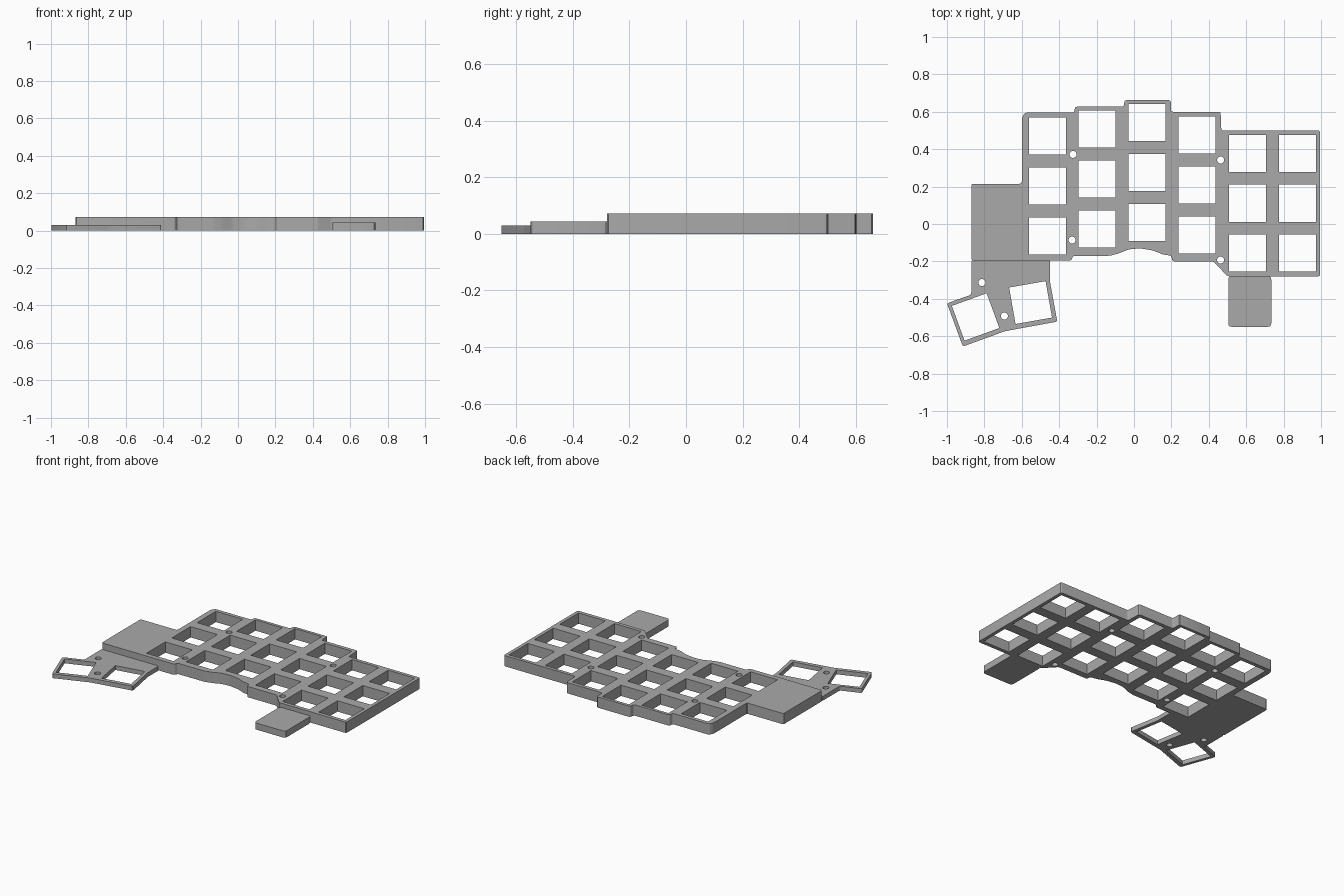
import bpy
import bmesh
import math
from mathutils import Vector, Matrix

cube = bpy.data.objects.get("Cube")
if cube:
    bpy.data.objects.remove(cube, do_unlink=True)

grey = bpy.data.materials.new("plain grey")
grey.use_nodes = True
colour = (0.4, 0.4, 0.4, 1)
grey.diffuse_color = colour
grey.node_tree.nodes["Principled BSDF"].inputs["Base Color"].default_value = colour


def rounded(points, radius):
    """Replace each corner of an outline with a small arc."""
    pts = [Vector(p) for p in points]
    out = []
    for i, p in enumerate(pts):
        a, b = pts[i - 1] - p, pts[(i + 1) % len(pts)] - p
        cut = min(radius, a.length * 0.4, b.length * 0.4)
        start, end = p + a.normalized() * cut, p + b.normalized() * cut
        for t in (0, 0.33, 0.67, 1):
            out.append(start * (1 - t) ** 2 + p * 2 * t * (1 - t) + end * t * t)
    return out


def square(x, y, angle=0, half=0.099):
    turn = Matrix.Rotation(math.radians(angle), 2)
    corners = ((-half, -half), (half, -half), (half, half), (-half, half))
    return [turn @ Vector(c) + Vector((x, y)) for c in corners]


def circle(x, y, r=0.019, sides=24):
    steps = [2 * math.pi * i / sides for i in range(sides)]
    return [Vector((x + r * math.cos(a), y + r * math.sin(a))) for a in steps]


def plate(name, height, outline, holes=()):
    """Extrude a filled outline with holes, standing on the ground."""
    curve = bpy.data.curves.new(name, "CURVE")
    curve.dimensions = "2D"
    curve.fill_mode = "BOTH"
    curve.extrude = height / 2
    for loop in [outline, *holes]:
        spline = curve.splines.new("POLY")
        spline.points.add(len(loop) - 1)
        for point, p in zip(spline.points, loop):
            point.co = (p[0], p[1], 0, 1)
        spline.use_cyclic_u = True
    temp = bpy.data.objects.new(name + "_profile", curve)
    bpy.context.collection.objects.link(temp)
    bpy.context.view_layer.update()
    graph = bpy.context.evaluated_depsgraph_get()
    mesh = bpy.data.meshes.new_from_object(temp.evaluated_get(graph))
    bpy.data.objects.remove(temp, do_unlink=True)

    bm = bmesh.new()
    bm.from_mesh(mesh)
    bmesh.ops.remove_doubles(bm, verts=bm.verts, dist=0.0001)
    bmesh.ops.translate(bm, verts=bm.verts, vec=(0, 0, height / 2))
    bmesh.ops.recalc_face_normals(bm, faces=bm.faces)
    bm.to_mesh(mesh)
    bm.free()
    mesh.materials.clear()
    mesh.materials.append(grey)
    obj = bpy.data.objects.new(name, mesh)
    bpy.context.collection.objects.link(obj)
    bpy.ops.object.select_all(action="DESELECT")
    obj.select_set(True)
    bpy.context.view_layer.objects.active = obj
    bpy.ops.object.shade_smooth_by_angle(angle=math.radians(30))
    return obj


# Main plate: staggered back edge, curved front edge
main_outline = [
    (-0.87, -0.195), (-0.87, 0.215), (-0.6, 0.215), (-0.6, 0.565),
    (-0.585, 0.595), (-0.32, 0.595), (-0.315, 0.627), (-0.055, 0.627),
    (-0.05, 0.662), (0.197, 0.662), (0.197, 0.6), (0.463, 0.6),
    (0.467, 0.5), (0.995, 0.5), (0.995, -0.28), (0.5, -0.28),
    (0.425, -0.2), (0.205, -0.2), (0.2, -0.17), (0.155, -0.163),
    (0.1, -0.141), (0.03, -0.13), (-0.03, -0.136), (-0.08, -0.157),
    (-0.13, -0.17), (-0.325, -0.17), (-0.335, -0.195),
]
# Key openings: column position and the height of its middle row
columns = [(-0.463, 0.204), (-0.197, 0.241), (0.07, 0.276),
           (0.338, 0.209), (0.607, 0.111), (0.873, 0.111)]
key_holes = [square(x, y + row * 0.267) for x, y in columns for row in (-1, 0, 1)]
screws = [(-0.326, 0.372), (-0.331, -0.086), (0.463, 0.342), (0.463, -0.193)]
plate("main_plate", 0.072, rounded(main_outline, 0.012),
      key_holes + [circle(*s) for s in screws])

# Thin thumb plate with two turned openings
thumb_outline = [(-0.87, -0.193), (-0.87, -0.378), (-1.0, -0.424),
                 (-0.915, -0.655), (-0.69, -0.573), (-0.41, -0.522),
                 (-0.449, -0.31), (-0.449, -0.193)]
plate("thumb_plate", 0.029, rounded(thumb_outline, 0.012),
      [square(-0.847, -0.497, 20), square(-0.553, -0.42, 10),
       circle(-0.813, -0.313), circle(-0.693, -0.492)])

# Front tab
tab_outline = [(0.504, -0.278), (0.504, -0.55), (0.734, -0.55), (0.734, -0.278)]
plate("front_tab", 0.044, rounded(tab_outline, 0.02))
